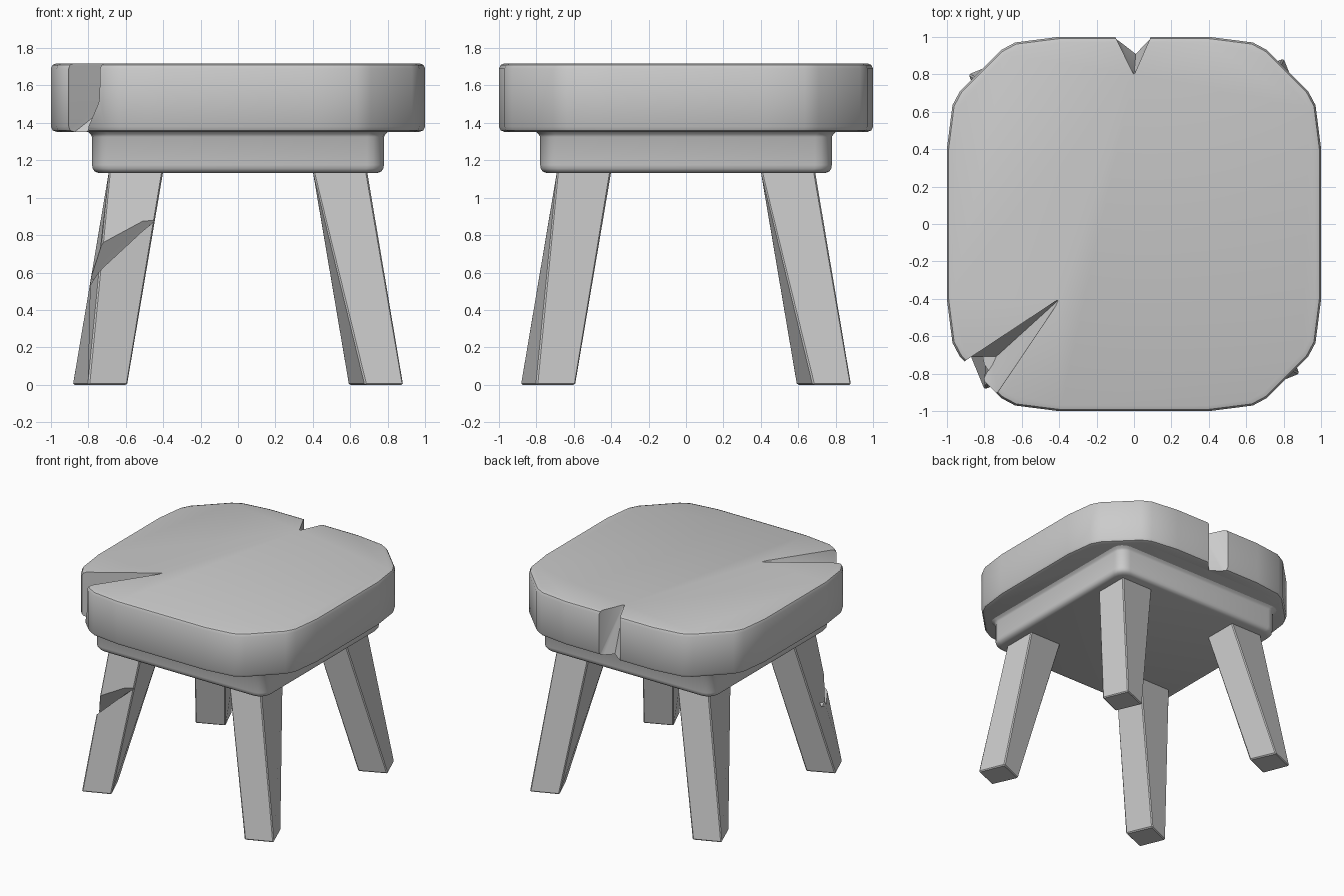
import bpy, bmesh, math
from mathutils import Vector, Matrix

if "Cube" in bpy.data.objects:
    bpy.data.objects.remove(bpy.data.objects["Cube"])


def make_object(name, bm):
    bmesh.ops.recalc_face_normals(bm, faces=bm.faces)
    me = bpy.data.meshes.new(name)
    bm.to_mesh(me)
    bm.free()
    ob = bpy.data.objects.new(name, me)
    bpy.context.collection.objects.link(ob)
    return ob


def activate(ob):
    bpy.ops.object.select_all(action='DESELECT')
    ob.select_set(True)
    bpy.context.view_layer.objects.active = ob


def loft(name, rings):
    """Skin a list of equal-length point rings and cap both ends."""
    bm = bmesh.new()
    loops = [[bm.verts.new(p) for p in ring] for ring in rings]
    n = len(loops[0])
    for a, b in zip(loops, loops[1:]):
        for i in range(n):
            j = (i + 1) % n
            bm.faces.new((a[i], a[j], b[j], b[i]))
    bm.faces.new(loops[0][::-1])
    bm.faces.new(loops[-1])
    return make_object(name, bm)


def hull(name, points):
    """Convex cutter from a few points."""
    bm = bmesh.new()
    for p in points:
        bm.verts.new(p)
    res = bmesh.ops.convex_hull(bm, input=bm.verts[:])
    loose = {g for g in res['geom_interior'] if isinstance(g, bmesh.types.BMVert)}
    bmesh.ops.delete(bm, geom=list(loose), context='VERTS')
    ob = make_object(name, bm)
    ob.hide_render = True
    return ob


def carve(ob, cutter):
    mod = ob.modifiers.new('carve', 'BOOLEAN')
    mod.operation, mod.solver, mod.object = 'DIFFERENCE', 'EXACT', cutter
    activate(ob)
    bpy.ops.object.modifier_apply(modifier=mod.name)
    bpy.data.objects.remove(cutter)


def smooth(ob, angle=35):
    activate(ob)
    bpy.ops.object.shade_smooth_by_angle(angle=math.radians(angle))


def four_way(corner):
    """Repeat one corner's points in all four quadrants."""
    out = []
    for k in range(4):
        r = Matrix.Rotation(k * math.pi / 2, 2)
        out += [r @ Vector(p) for p in corner]
    return out


def stack(outline, profile):
    """Rings from an outline, with (z, inset/outset) steps."""
    return [[(p.x * (1 + off), p.y * (1 + off), z) for p in outline] for z, off in profile]


# Seat slab with softened octagonal outline
seat_outline = four_way([(1, -.4), (1, .4), (.97, .635), (.93, .71),
                         (.71, .93), (.635, .97)][1:] + [(.4, 1)])
seat = loft('seat', stack(seat_outline, [
    (1.352, -.03), (1.36, -.009), (1.38, 0), (1.69, 0), (1.71, -.009), (1.718, -.03)]))

# Corner split: tapering from a long crack on top to a small nick below
carve(seat, hull('corner_cutter', [
    (-.385, -.39, 1.74), (-.90, -.73, 1.74), (-.725, -.895, 1.74),
    (-.64, -.655, 1.52), (-.73, -.89, 1.52),
    (-.90, -.73, 1.33), (-.76, -.73, 1.33), (-.82, -.82, 1.33),
    (-1.02, -.87, 1.74), (-.88, -1.04, 1.74), (-1.02, -.87, 1.33), (-.94, -.96, 1.33)]))

# Back edge V notch
carve(seat, hull('back_cutter', [
    (-.10, 1, 1.74), (0, .795, 1.74), (.09, 1, 1.74),
    (-.10, 1, 1.33), (.01, .915, 1.33), (.09, 1, 1.33),
    (-.10, 1.1, 1.74), (.09, 1.1, 1.74), (-.10, 1.1, 1.33), (.09, 1.1, 1.33)]))
smooth(seat)

# Base block under the seat, rounded corners and a small flare at the top
R, H = .09, .78
base_outline = four_way([(H - R + R * math.cos(a), H - R + R * math.sin(a))
                         for a in [i * math.pi / 8 for i in range(5)]])
base = loft('seat_base', stack(base_outline, [
    (1.132, -.045), (1.14, -.018), (1.155, -.005), (1.175, 0),
    (1.325, 0), (1.34, .01), (1.356, .035)]))
smooth(base)

# Splayed, twisted legs, repeated by quarter turns
foot = [(-.80, -.885), (-.59, -.80), (-.68, -.59), (-.885, -.68)]
head = [(-.69, -.69), (-.40, -.69), (-.40, -.40), (-.69, -.40)]
names = ['front_left_leg', 'front_right_leg', 'back_right_leg', 'back_left_leg']
for k, name in enumerate(names):
    r = Matrix.Rotation(k * math.pi / 2, 2)
    rings = [[(*(r @ Vector(p)), z) for p in pts] for z, pts in ((0, foot), (1.14, head))]
    leg = loft(name, rings)
    mod = leg.modifiers.new('edge', 'BEVEL')
    mod.width, mod.segments = .008, 1
    activate(leg)
    bpy.ops.object.modifier_apply(modifier=mod.name)
    if k == 0:
        # Chip in the outer edge of the front left leg
        carve(leg, hull('chip_cutter', [
            (-.44, -.71, .88), (-.78, -.65, .53), (-.70, -.69, .66),
            (-.82, -.843, .85), (-.845, -.887, .54), (-.50, -.90, .88)]))
    smooth(leg, 30)
